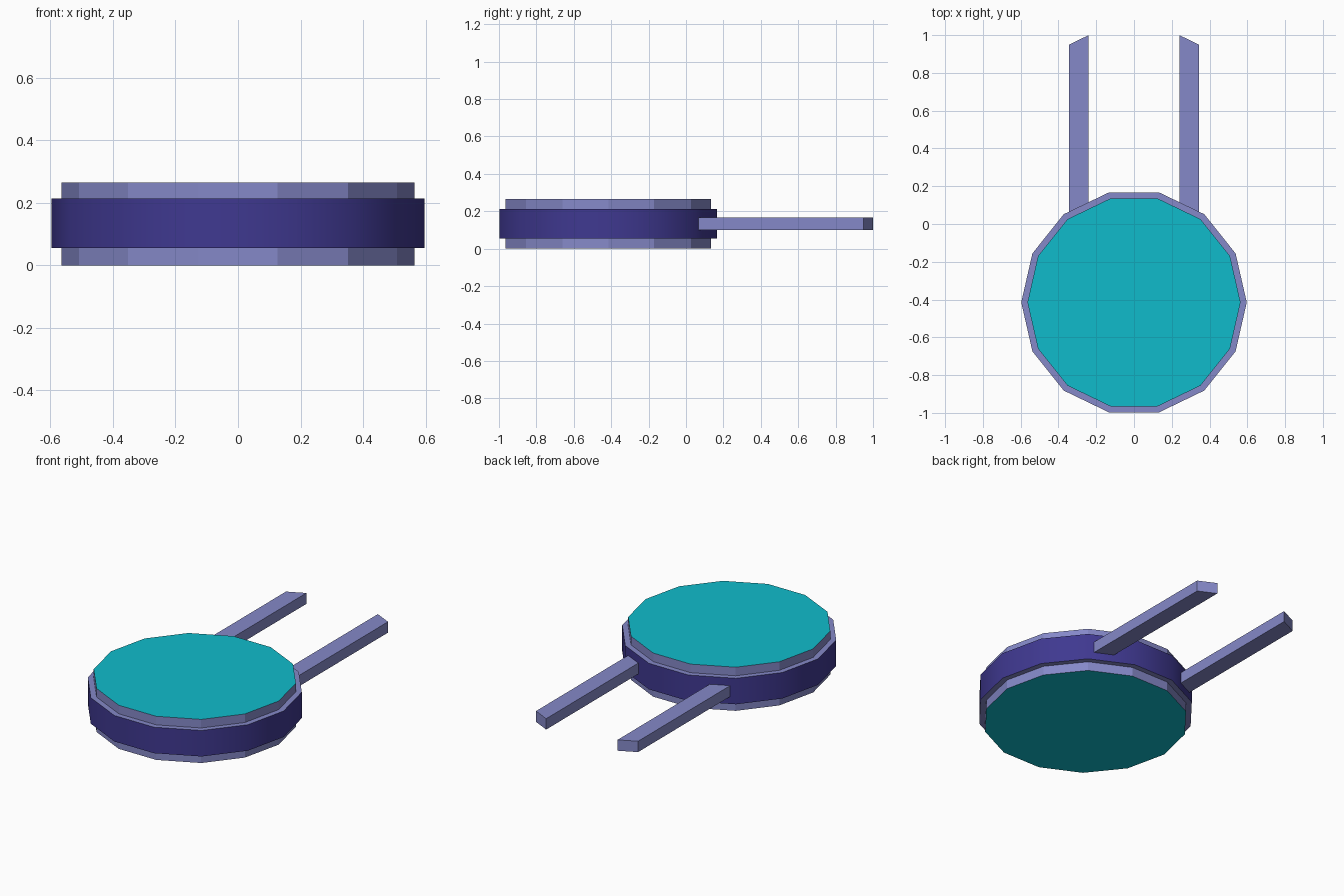
import bpy, bmesh, math

if "Cube" in bpy.data.objects:
    bpy.data.objects.remove(bpy.data.objects["Cube"])

SIDES, CENTRE_Y = 14, -0.415


def material(name, rgb):
    m = bpy.data.materials.new(name)
    m.diffuse_color = (*rgb, 1)
    m.use_nodes = True
    m.node_tree.nodes["Principled BSDF"].inputs["Base Color"].default_value = m.diffuse_color
    return m


LILAC = material("lilac", (0.235, 0.25, 0.58))
PURPLE = material("dark_purple", (0.05, 0.04, 0.28))
TEAL = material("teal", (0.005, 0.50, 0.60))


def finish(bm, name, mats):
    bmesh.ops.recalc_face_normals(bm, faces=bm.faces)
    me = bpy.data.meshes.new(name)
    bm.to_mesh(me)
    bm.free()
    for m in mats:
        me.materials.append(m)
    ob = bpy.data.objects.new(name, me)
    bpy.context.collection.objects.link(ob)
    return ob


# Round body: stepped profile (radius, z) turned around 14 sides
profile = [(0.564, 0), (0.564, 0.055), (0.597, 0.055),
           (0.597, 0.213), (0.564, 0.213), (0.564, 0.265)]
bm = bmesh.new()
rings = []
for r, z in profile:
    rings.append([bm.verts.new((r * math.cos(a), CENTRE_Y + r * math.sin(a), z))
                  for a in (2 * math.pi * i / SIDES for i in range(SIDES))])
for k in range(len(rings) - 1):
    for i in range(SIDES):
        j = (i + 1) % SIDES
        f = bm.faces.new((rings[k][i], rings[k][j], rings[k + 1][j], rings[k + 1][i]))
        if k == 2:  # dark, smooth outer band
            f.material_index = 1
            f.smooth = True
# Teal discs on top and bottom
for ring in (rings[0], rings[-1]):
    bm.faces.new(ring).material_index = 2
# Keep the band's rims crisp
for e in bm.edges:
    if len({f.material_index for f in e.link_faces}) > 1:
        e.smooth = False
finish(bm, "round_body", [LILAC, PURPLE, TEAL])

# Two bars running back, ends slanted parallel to the body facet
for side, name in ((-1, "left_bar"), (1, "right_bar")):
    bm = bmesh.new()
    outline = [(0.24, 0.113), (0.343, 0.063), (0.343, 0.95), (0.24, 1.0)]
    face = bm.faces.new([bm.verts.new((side * x, y, 0.1)) for x, y in outline])
    top = bmesh.ops.extrude_face_region(bm, geom=[face])["geom"]
    bmesh.ops.translate(bm, vec=(0, 0, 0.066),
                        verts=[v for v in top if isinstance(v, bmesh.types.BMVert)])
    finish(bm, name, [LILAC])
